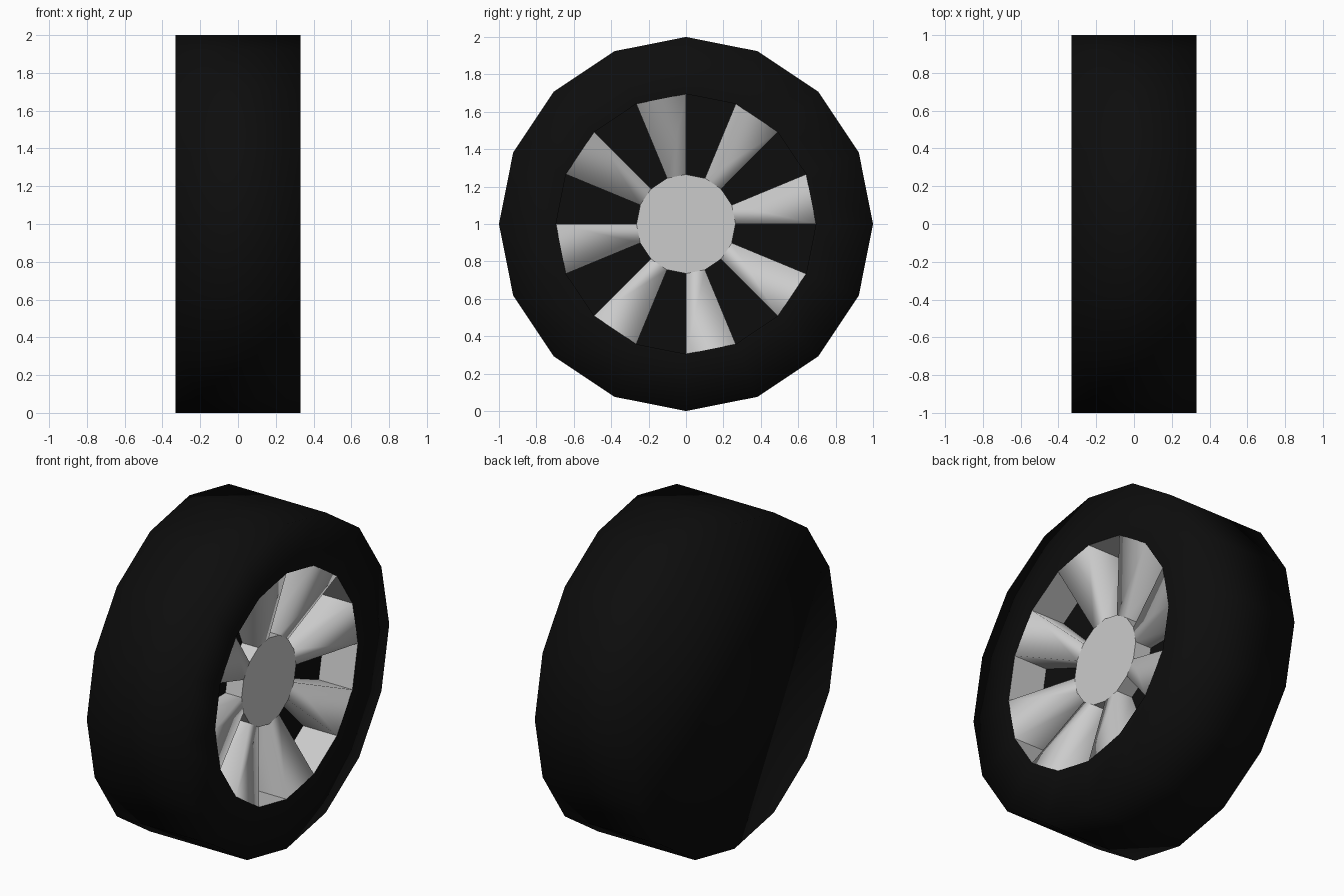
import bpy, bmesh, math

if "Cube" in bpy.data.objects:
    bpy.data.objects.remove(bpy.data.objects["Cube"])

SIDES = 16
HALF = 0.33      # half width of the wheel
FLOOR = 0.10     # depth of the black floor between the spokes
HUB_X = 0.21
HUB_R, RIM_R, TYRE_R = 0.265, 0.695, 1.0


def ring(bm, x, r):
    return [bm.verts.new((x, r * math.cos(2 * math.pi * i / SIDES),
                          1 + r * math.sin(2 * math.pi * i / SIDES)))
            for i in range(SIDES)]


def bridge(bm, a, b, sectors=range(SIDES)):
    for i in sectors:
        j = (i + 1) % SIDES
        bm.faces.new((a[i], a[j], b[j], b[i]))


def finish(name, bm, smooth, mat=None):
    loose = [v for v in bm.verts if not v.link_faces]
    bmesh.ops.delete(bm, geom=loose, context='VERTS')
    me = bpy.data.meshes.new(name)
    for f in bm.faces:
        f.smooth = smooth
    bm.to_mesh(me)
    bm.free()
    ob = bpy.data.objects.new(name, me)
    bpy.context.collection.objects.link(ob)
    if mat:
        me.materials.append(mat)
    return ob


black = bpy.data.materials.new("rubber")
black.diffuse_color = (0.004, 0.004, 0.004, 1)
black.use_nodes = True
black.node_tree.nodes["Principled BSDF"].inputs["Base Color"].default_value = black.diffuse_color
gaps = range(1, SIDES, 2)
spoke_sectors = range(0, SIDES, 2)

# Tyre: closed back disc, tread and flat front sidewall
bm = bmesh.new()
back, front, lip = ring(bm, -HALF, TYRE_R), ring(bm, HALF, TYRE_R), ring(bm, HALF, RIM_R)
bm.faces.new(back[::-1])
bridge(bm, back, front)
bridge(bm, front, lip)
finish("tyre", bm, True, black)

# Black floor seen between the spokes
bm = bmesh.new()
bridge(bm, ring(bm, FLOOR, RIM_R), ring(bm, FLOOR, HUB_R), gaps)
finish("recess_floor", bm, False, black)

# Rim wall inside the opening
bm = bmesh.new()
bridge(bm, ring(bm, HALF, RIM_R), ring(bm, FLOOR, RIM_R), gaps)
finish("rim_wall", bm, False)

# Hub: front cap with side walls between the spokes
bm = bmesh.new()
cap = ring(bm, HUB_X, HUB_R)
bm.faces.new(cap)
bridge(bm, ring(bm, FLOOR, HUB_R), cap, gaps)
finish("hub", bm, False)

# Spokes: sloping front face and two sides down to the floor
bm = bmesh.new()
ho, hi = ring(bm, HUB_X, HUB_R), ring(bm, FLOOR, HUB_R)
ro, ri = ring(bm, HALF, RIM_R), ring(bm, FLOOR, RIM_R)
bridge(bm, ro, ho, spoke_sectors)
for i in spoke_sectors:
    j = i + 1
    bm.faces.new((ho[i], hi[i], ri[i], ro[i]))
    bm.faces.new((ro[j], ri[j], hi[j], ho[j]))
bmesh.ops.recalc_face_normals(bm, faces=bm.faces)
if bm.faces[:][0].normal.x < 0:
    bmesh.ops.reverse_faces(bm, faces=bm.faces[:])
# every spoke is an open shell, so make each front face point outward
bm.normal_update()
for f in bm.faces:
    c = f.calc_center_median()
    a = math.atan2(c.z - 1, c.y) % (math.pi / 4)
    if abs(a - math.pi / 8 / 2) < 0.05:
        flip = f.normal.x < 0
    else:
        mid = math.atan2(c.z - 1, c.y)
        side = -f.normal.y * math.sin(mid) + f.normal.z * math.cos(mid)
        want = 1 if abs(a - math.pi / 8) < 0.05 else -1
        flip = side * want < 0
    if flip:
        f.normal_flip()
finish("spokes", bm, True)
